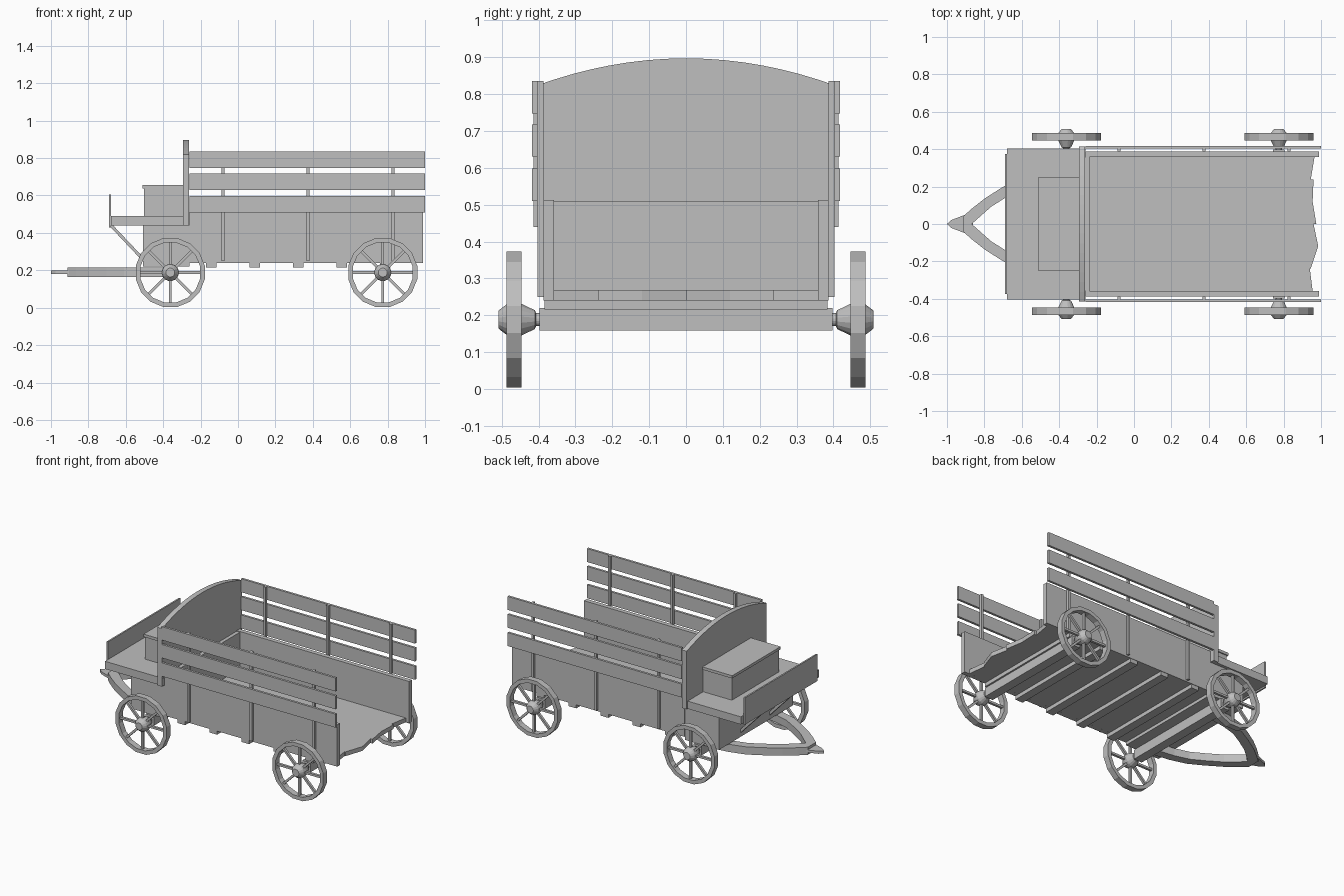
import bpy, bmesh, math
from mathutils import Matrix, Vector

if "Cube" in bpy.data.objects:
    bpy.data.objects.remove(bpy.data.objects["Cube"], do_unlink=True)

grey = bpy.data.materials.new("plain_grey")
grey.use_nodes = True
COLOUR = (0.52, 0.52, 0.52, 1)
grey.diffuse_color = COLOUR
grey.node_tree.nodes["Principled BSDF"].inputs["Base Color"].default_value = COLOUR


def finish(name, bm):
    bmesh.ops.recalc_face_normals(bm, faces=bm.faces)
    mesh = bpy.data.meshes.new(name)
    bm.to_mesh(mesh)
    bm.free()
    mesh.materials.append(grey)
    obj = bpy.data.objects.new(name, mesh)
    bpy.context.collection.objects.link(obj)
    return obj


def add_box(bm, x, y, z, rot=None):
    """Box from (low, high) ranges, optionally turned by a matrix."""
    size = Matrix.Diagonal((x[1] - x[0], y[1] - y[0], z[1] - z[0], 1))
    mid = Matrix.Translation([(a + b) / 2 for a, b in (x, y, z)])
    m = mid @ size
    bmesh.ops.create_cube(bm, size=1, matrix=rot @ m if rot else m)


def box(name, x, y, z):
    bm = bmesh.new()
    add_box(bm, x, y, z)
    return finish(name, bm)


def prism(name, outline, place, depth):
    """Extrude a closed outline; place maps (u, v) to a 3D point."""
    bm = bmesh.new()
    face = bm.faces.new([bm.verts.new(place(u, v)) for u, v in outline])
    new = bmesh.ops.extrude_face_region(bm, geom=[face])["geom"]
    bmesh.ops.translate(bm, vec=depth, verts=[v for v in new if isinstance(v, bmesh.types.BMVert)])
    return finish(name, bm)


def lathe(bm, profile, sides, closed=False):
    """Turn (radius, y) points around the y axis."""
    rings = []
    for i in range(sides):
        a = 2 * math.pi * (i + 0.5) / sides
        rings.append([bm.verts.new((r * math.cos(a), y, r * math.sin(a))) for r, y in profile])
    n = len(profile)
    for i in range(sides):
        p, q = rings[i], rings[(i + 1) % sides]
        for j in range(n if closed else n - 1):
            k = (j + 1) % n
            bm.faces.new((p[j], p[k], q[k], q[j]))
    if not closed:
        for end in (0, -1):
            bm.faces.new([ring[end] for ring in rings])


# Wagon sides: panel, upright posts and three rails
for side, s in (("left", 1), ("right", -1)):
    def span(a, b):
        return tuple(sorted((s * a, s * b)))
    box(f"{side}_wall", (-0.26, 0.99), span(0.358, 0.387), (0.24, 0.513))
    for i, x in enumerate((-0.08, 0.375, 0.83)):
        box(f"{side}_post_{i + 1}", (x - 0.008, x + 0.008), span(0.387, 0.403), (0.25, 0.835))
    for i, z in enumerate((0.51, 0.63, 0.747)):
        box(f"{side}_rail_{i + 1}", (-0.26, 1.0), span(0.403, 0.418), (z, z + 0.088))

# Bed planks with ragged rear ends
ends = [(0.965, 0.945), (0.96, 0.955), (0.955, 0.975), (0.96, 0.985), (0.985, 0.945), (0.94, 0.955)]
for i, (a, b) in enumerate(ends):
    y0, y1 = 0.358 - i * 0.1193, 0.358 - (i + 1) * 0.1193
    prism(f"floor_plank_{i + 1}", [(-0.26, y0), (a, y0), (b, y1), (-0.26, y1)],
          lambda u, v: (u, v, 0.24), (0, 0, 0.028))

# Cross joists below the bed
for i in range(5):
    x = -0.143 + i * 0.2325
    box(f"joist_{i + 1}", (x - 0.028, x + 0.028), (-0.384, 0.384), (0.215, 0.241))

# Arched front bulkhead and the lower panel behind it
arch = [(-0.414, 0.44), (0.414, 0.44)]
for i in range(17):
    y = 0.414 * (1 - i / 8)
    arch.append((y, 0.897 - 0.077 * (y / 0.414) ** 2))
prism("bulkhead", arch, lambda u, v: (-0.295, u, v), (0.034, 0, 0))
box("front_panel", (-0.261, -0.237), (-0.358, 0.358), (0.24, 0.508))

# Driver platform, seat and footboard
box("front_locker", (-0.508, -0.26), (-0.384, 0.384), (0.22, 0.441))
box("driver_platform", (-0.68, -0.26), (-0.404, 0.404), (0.44, 0.49))
box("seat_box", (-0.503, -0.295), (-0.243, 0.243), (0.49, 0.637))
box("seat_lid", (-0.51, -0.295), (-0.25, 0.25), (0.637, 0.655))
box("footboard", (-0.69, -0.68), (-0.375, 0.375), (0.43, 0.606))
for side, y in (("left", 0.15), ("right", -0.15)):
    prism(f"{side}_platform_brace", [(-0.69, 0.44), (-0.668, 0.44), (-0.505, 0.268), (-0.505, 0.244)],
          lambda u, v: (u, y - 0.012, v), (0, 0.024, 0))

# Axles and spoked wheels
WHEEL_R = 0.188
for end, x in (("front", -0.362), ("rear", 0.774)):
    box(f"{end}_axle", (x - 0.03, x + 0.03), (-0.397, 0.397), (0.158, 0.22))
    for side, s in (("left", 1), ("right", -1)):
        bm = bmesh.new()
        lathe(bm, [(WHEEL_R, 0.447), (WHEEL_R, 0.487), (0.163, 0.487), (0.163, 0.447)], 16, True)
        for k in range(8):
            add_box(bm, (0.03, 0.167), (0.459, 0.475), (-0.007, 0.007),
                    Matrix.Rotation(k * math.pi / 4, 4, 'Y'))
        lathe(bm, [(0.018, 0.39), (0.018, 0.407), (0.026, 0.41), (0.044, 0.447),
                   (0.046, 0.467), (0.042, 0.487), (0.028, 0.505), (0.024, 0.509)], 16)
        wheel = finish(f"{end}_{side}_wheel", bm)
        bm = bmesh.new()
        bm.from_mesh(wheel.data)
        bmesh.ops.transform(bm, matrix=Matrix.Translation((x, 0, WHEEL_R)) @ Matrix.Diagonal((1, s, 1, 1)),
                            verts=bm.verts)
        bmesh.ops.recalc_face_normals(bm, faces=bm.faces)
        bm.to_mesh(wheel.data)
        bm.free()

# Curved draw arms meeting at a pointed hitch
path = [Vector(p) for p in ((-0.36, 0.27), (-0.5, 0.25), (-0.6, 0.222), (-0.69, 0.172),
                            (-0.78, 0.115), (-0.85, 0.06), (-0.91, 0.018))]
for side, s in (("left", 1), ("right", -1)):
    outer, inner = [], []
    for i, p in enumerate(path):
        t = (path[min(i + 1, len(path) - 1)] - path[max(i - 1, 0)]).normalized()
        n = Vector((t.y, -t.x)) * 0.028
        outer.append(p + n)
        inner.append(p - n)
    outer[-1], inner[-1] = Vector((-0.912, 0.042)), Vector((-0.912, 0.0))
    inner[-2] = Vector((-0.868, 0.0))
    prism(f"{side}_draw_arm", outer + inner[::-1],
          lambda u, v: (u, s * v, 0.165), (0, 0, 0.05))
prism("hitch_point", [(-1.0, 0), (-0.975, 0.022), (-0.88, 0.058), (-0.86, 0),
                      (-0.88, -0.058), (-0.975, -0.022)],
      lambda u, v: (u, v, 0.181), (0, 0, 0.017))
